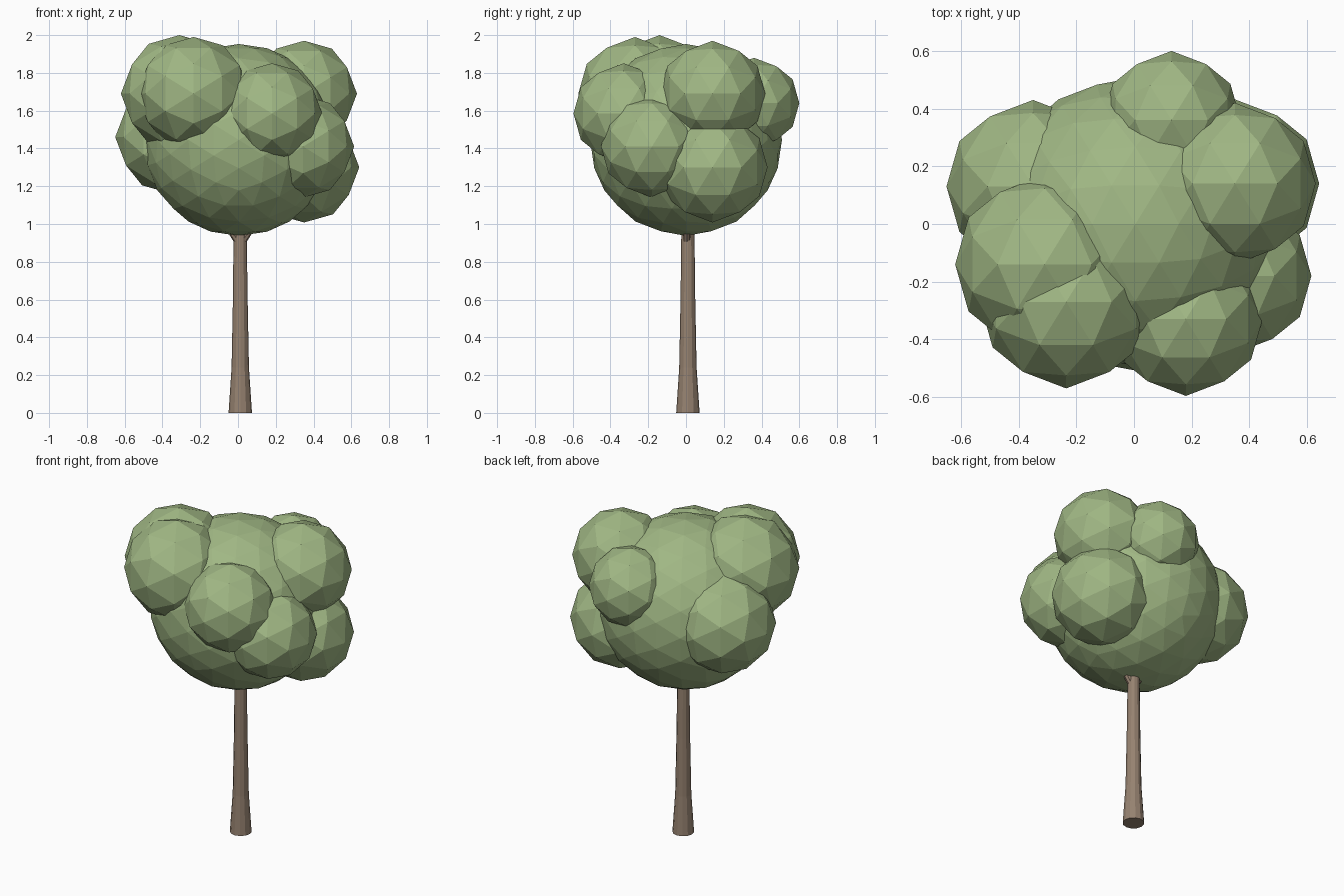
import bpy, bmesh, math
from mathutils import Matrix, Vector

if "Cube" in bpy.data.objects:
    bpy.data.objects.remove(bpy.data.objects["Cube"])


def material(name, color):
    m = bpy.data.materials.new(name)
    m.diffuse_color = (*color, 1)
    m.use_nodes = True
    m.node_tree.nodes["Principled BSDF"].inputs["Base Color"].default_value = m.diffuse_color
    return m


LEAF = material("leaf green", (0.352, 0.474, 0.231))
BARK = material("bark brown", (0.305, 0.223, 0.162))


def finish(bm, name, mat):
    bmesh.ops.recalc_face_normals(bm, faces=bm.faces)
    mesh = bpy.data.meshes.new(name)
    bm.to_mesh(mesh)
    bm.free()
    mesh.materials.append(mat)
    ob = bpy.data.objects.new(name, mesh)
    bpy.context.collection.objects.link(ob)
    return ob


def leaf_ball(name, center, radius, level=2):
    # Icosphere tilted so an edge midpoint points along every axis
    bm = bmesh.new()
    tilt = Matrix.Rotation(-math.atan(2 / (1 + math.sqrt(5))), 4, 'Y')
    bmesh.ops.create_icosphere(bm, subdivisions=level, radius=radius,
                               matrix=Matrix.Translation(center) @ tilt)
    return finish(bm, name, LEAF)


def tapered_limb(name, rings, sides):
    # rings: (centre, radius), lofted with flat faces and capped ends
    bm = bmesh.new()
    axis = Vector(rings[-1][0]) - Vector(rings[0][0])
    rot = Vector((0, 0, 1)).rotation_difference(axis).to_matrix()
    loops = []
    for c, r in rings:
        loops.append([bm.verts.new(Vector(c) + rot @ Vector(
            (r * math.cos(math.tau * i / sides), r * math.sin(math.tau * i / sides), 0)))
            for i in range(sides)])
    for a, b in zip(loops, loops[1:]):
        for i in range(sides):
            j = (i + 1) % sides
            bm.faces.new((a[i], a[j], b[j], b[i]))
    bm.faces.new(loops[0][::-1])
    bm.faces.new(loops[-1])
    return finish(bm, name, BARK)


# Trunk with a flared foot
tapered_limb("trunk", [((0.012, 0.01, 0), 0.062), ((0.012, 0.01, 0.24), 0.046),
                       ((0.012, 0.01, 0.6), 0.039), ((0.011, 0.01, 1.1), 0.033)], 12)

# Branches that fork off just under the crown
for side, label in ((-1, "left"), (1, "right")):
    tapered_limb("branch_" + label, [((0.012 + side * 0.005, 0.005, 0.90), 0.022),
                                     ((0.012 + side * 0.2, 0.0, 1.2), 0.015)], 8)

# Crown core
leaf_ball("crown_core", (0.005, 0.0, 1.445), 0.508, 3)

# Leaf clumps around the core
CLUMPS = {
    "front_left": ((-0.235, -0.27, 1.69), 0.30),
    "front_right": ((0.18, -0.33, 1.585), 0.266),
    "upper_left": ((-0.31, -0.14, 1.69), 0.31),
    "lower_left": ((-0.35, 0.13, 1.46), 0.30),
    "upper_right": ((0.35, 0.14, 1.69), 0.28),
    "lower_right": ((0.35, 0.14, 1.30), 0.292),
    "middle_right": ((0.345, -0.18, 1.41), 0.27),
    "back": ((0.13, 0.36, 1.64), 0.24),
}
for label, (center, radius) in CLUMPS.items():
    leaf_ball("clump_" + label, center, radius)
